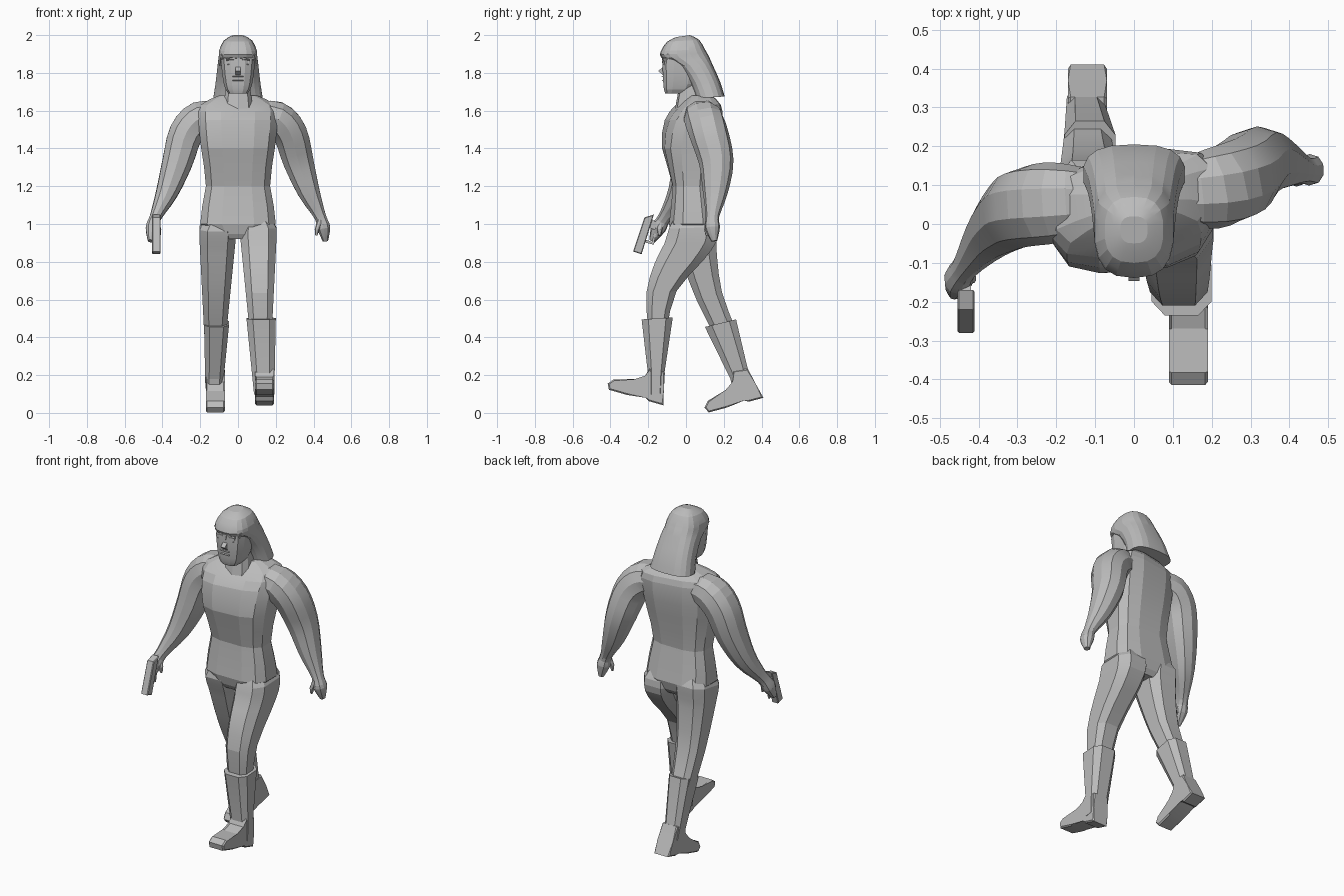
import bpy, bmesh, math
from mathutils import Vector

default = bpy.data.objects.get("Cube")
if default:
    bpy.data.objects.remove(default, do_unlink=True)

grey = bpy.data.materials.new("plain grey")
grey.use_nodes = True
COLOUR = (0.5, 0.5, 0.5, 1)
grey.diffuse_color = COLOUR
grey.node_tree.nodes["Principled BSDF"].inputs["Base Color"].default_value = COLOUR


def finish(name, bm):
    """Turn a bmesh into a named grey object."""
    bmesh.ops.recalc_face_normals(bm, faces=bm.faces)
    mesh = bpy.data.meshes.new(name)
    bm.to_mesh(mesh)
    bm.free()
    obj = bpy.data.objects.new(name, mesh)
    bpy.context.scene.collection.objects.link(obj)
    mesh.materials.append(grey)
    bpy.ops.object.select_all(action="DESELECT")
    obj.select_set(True)
    bpy.context.view_layer.objects.active = obj
    bpy.ops.object.shade_smooth_by_angle(angle=math.radians(12))


def flow(keys, steps):
    """Rows of values that run smoothly through a few key rows."""
    keys = [Vector(key) for key in keys]
    last = len(keys) - 1
    rows = []
    for i in range(last):
        before, start, end, after = (keys[max(0, min(last, i + k))] for k in (-1, 0, 1, 2))
        leave, arrive = (end - before) / 2, (after - start) / 2
        for step in range(steps):
            t = step / steps
            blend = t * t * (3 - 2 * t)
            rows.append(start.lerp(end, blend) + leave * t * (1 - t) ** 2
                        - arrive * t * t * (1 - t))
    return rows + [keys[-1]]


def section(sides, power):
    """Rounded-box outline that fills the square from -1 to 1."""
    angles = [math.tau * (i + 0.5) / sides for i in range(sides)]

    def swell(value):
        return math.copysign(abs(value) ** power, value)

    xs = [swell(math.cos(a)) for a in angles]
    ys = [swell(math.sin(a)) for a in angles]
    return [(x / max(xs), y / max(ys)) for x, y in zip(xs, ys)]


def skin(name, rings):
    """Bridge equal point rings and cap both ends."""
    bm = bmesh.new()
    loops = [[bm.verts.new(point) for point in ring] for ring in rings]
    for low, high in zip(loops, loops[1:]):
        for i in range(len(low)):
            bm.faces.new((low[i - 1], low[i], high[i], high[i - 1]))
    bm.faces.new(loops[0])
    bm.faces.new(loops[-1])
    finish(name, bm)


def stack(name, keys, span, steps, sides, tilt=0.0, twist=0.0, power=0.65):
    """Loft of keys (z, front, back, ...); span(row) gives the two x limits."""
    rings = []
    for row in flow(keys, steps):
        z, front, back = row[:3]
        x0, x1 = span(row)
        turn = twist * max(0, z - 1.2)
        ring = []
        for u, v in section(sides, power):
            x = (x0 + x1 + u * (x1 - x0)) / 2
            y = (front + back + v * (back - front)) / 2
            ring.append((x, y + turn * x, z + tilt * v))
        rings.append(ring)
    skin(name, rings)


def symmetric(row):
    return -row[3], row[3]


def limb(name, keys, steps):
    """Loft along a smooth path of keys (x, y, z, radius)."""
    rows = flow(keys, steps)
    last = len(rows) - 1
    rings = []
    for i, row in enumerate(rows):
        along = (rows[min(i + 1, last)] - rows[max(i - 1, 0)]).to_3d().normalized()
        depth = (Vector((0, 1, 0)) - along * along.y).normalized()
        width = depth.cross(along)
        rings.append([row.to_3d() + row[3] * (width * u + depth * v * 1.15)
                      for u, v in section(10, 0.9)])
    skin(name, rings)


def prism(name, outline, x0, x1, bevel=0.0):
    """Side outline (y, z) extruded across x."""
    bm = bmesh.new()
    ends = [[bm.verts.new((x, y, z)) for y, z in outline] for x in (x0, x1)]
    for end in ends:
        bm.faces.new(end)
    for i in range(len(outline)):
        bm.faces.new((ends[0][i - 1], ends[0][i], ends[1][i], ends[1][i - 1]))
    if bevel:
        rims = [edge for end in ends for edge in bm.edges
                if all(vert in end for vert in edge.verts)]
        bmesh.ops.bevel(bm, geom=rims, offset=bevel, segments=1, affect="EDGES")
    finish(name, bm)


def ridge(name, z, x0, x1, reach, height):
    """Small wedge standing out of the face."""
    prism(name, [(-.1, z + height), (reach, z), (-.1, z - height)], x0, x1)


# Torso and neck, the shoulders turned with the stride
stack("torso", [
    (.92, -.06, .13, .1), (1, -.09, .165, .2), (1.2, -.07, .13, .17), (1.4, -.12, .16, .195),
    (1.55, -.1, .18, .21), (1.63, -.04, .17, .2), (1.68, .01, .13, .1)],
    symmetric, 2, 12, twist=0.4)
stack("neck", [(1.6, -.06, .12, .08), (1.76, -.03, .09, .06)], symmetric, 2, 10)

# Head and facial features
stack("head", [
    (1.69, -.11, 0, .05), (1.74, -.12, .06, .075), (1.9, -.12, .09, .09),
    (1.98, -.07, .04, .05)], symmetric, 3, 12)
ridge("nose", 1.81, -.014, .014, -.147, .04)
ridge("upper_lip", 1.78, -.03, .03, -.13, .01)
ridge("lower_lip", 1.76, -.028, .028, -.13, .01)
for label, side in (("left", 1), ("right", -1)):
    ridge(label + "_brow", 1.87, side * .02, side * .06, -.124, .012)
    ridge(label + "_eye", 1.845, side * .02, side * .055, -.122, .008)

# Long hair, swept back below the fringe
stack("hair", [
    (1.67, .05, .205, .13), (1.75, .02, .18, .118), (1.84, -.045, .14, .108),
    (1.885, -.13, .12, .102), (1.92, -.133, .1, .099), (1.97, -.1, .07, .075),
    (1.995, -.05, .02, .035)], symmetric, 2, 18, tilt=0.005, power=0.75)

# Ragged fringe: pointed locks hanging from the hair edge
bm = bmesh.new()
for lock in range(-3, 4):
    x = lock * .025
    y = 5 * x * x - .128
    drop = .02 if lock % 2 else .04
    top = [bm.verts.new((x + dx, y + dy, 1.9))
           for dx, dy in ((-.015, 0), (.015, 0), (.015, .02), (-.015, .02))]
    tip = bm.verts.new((x + .006, y, 1.885 - drop))
    bm.faces.new(top)
    for i in range(4):
        bm.faces.new((top[i - 1], top[i], tip))
finish("fringe", bm)

# Arms share one outline; the left swings back, the right reaches forward
ARM = [(.1, 1.57, .07), (.2, 1.56, .09), (.275, 1.48, .09), (.32, 1.33, .08),
       (.375, 1.17, .058), (.435, 1.04, .031), (.453, .98, .035), (.463, .91, .014)]
SWINGS = {"left": (1, (.08, .09, .12, .16, .155, .14, .14, .15)),
          "right": (-1, (.06, .055, .045, .02, -.03, -.11, -.145, -.18))}
for label, (side, swing) in SWINGS.items():
    limb(label + "_arm", [(side * x, y, z, r) for (x, z, r), y in zip(ARM, swing)], 3)
    wrist = swing[5]
    limb(label + "_thumb", [
        (side * .435, wrist - .02, 1.02, .015), (side * .418, wrist - .03, .97, .012),
        (side * .415, wrist - .03, .94, .006)], 1)

# Hand weapon: slide, grip and trigger guard
prism("weapon_slide", [(-.22, 1.035), (-.17, 1.05), (-.235, .84), (-.28, .855)],
      -.455, -.41, 0.004)
prism("weapon_grip", [(-.2, 1.03), (-.13, 1), (-.13, .96), (-.2, .98)], -.45, -.42)
prism("trigger_guard", [(-.22, .92), (-.18, .905), (-.165, .97), (-.155, .97), (-.17, .89),
                        (-.23, .905)], -.44, -.43)

# Striding legs: each has a trouser profile, a flared shaft and a pitched foot
LEFT_LEG = [(1.04, -.06, .13), (.98, -.09, .165), (.9, -.115, .16), (.8, -.165, .09),
            (.64, -.21, -.05), (.45, -.2, -.1)]
RIGHT_LEG = [(1.04, -.06, .13), (.98, -.08, .165), (.9, -.05, .16), (.8, -.015, .165),
             (.62, .055, .19), (.43, .15, .26)]
LEFT_SHAFT = [(.5, -.235, -.07), (.2, -.2, -.115), (.1, -.2, -.12)]
RIGHT_SHAFT = [(.475, .1, .265), (.2, .235, .33), (.14, .25, .35)]
# Foot outline as forward and upward distances from the heel
FOOT = [(0, 0), (.08, 0), (.1, .02), (.2, 0), (.3, 0), (.315, .03), (.29, .06), (.18, .085),
        (.13, .12), (.12, .18), (.04, .17), (.02, .08)]


def build_leg(label, side, leg, shaft, tilt, heel, pitch, inset):
    def thigh_span(row):
        taper = abs(.95 - row[0])
        hip = max(0, row[0] - .98) * .5
        return side * (.01 + taper * .1), side * (.205 - taper * .05 - hip)

    def shaft_span(row):
        taper = .5 - row[0]
        return side * (.045 + taper * .1), side * (inset + .11 - taper * .02)

    stack(label + "_leg", leg, thigh_span, 2, 8, tilt)
    stack(label + "_boot_shaft", shaft, shaft_span, 1, 8, tilt)
    c, s = math.cos(pitch), math.sin(pitch)
    outline = [(heel[0] - f * c + u * s, heel[1] + f * s + u * c) for f, u in FOOT]
    prism(label + "_foot", outline, side * inset, side * (inset + .1), 0.007)


build_leg("left", 1, LEFT_LEG, LEFT_SHAFT, 0.005, (-.12, .04), math.radians(16), .09)
build_leg("right", -1, RIGHT_LEG, RIGHT_SHAFT, 0.02, (.41, .08), math.radians(-15), .07)
